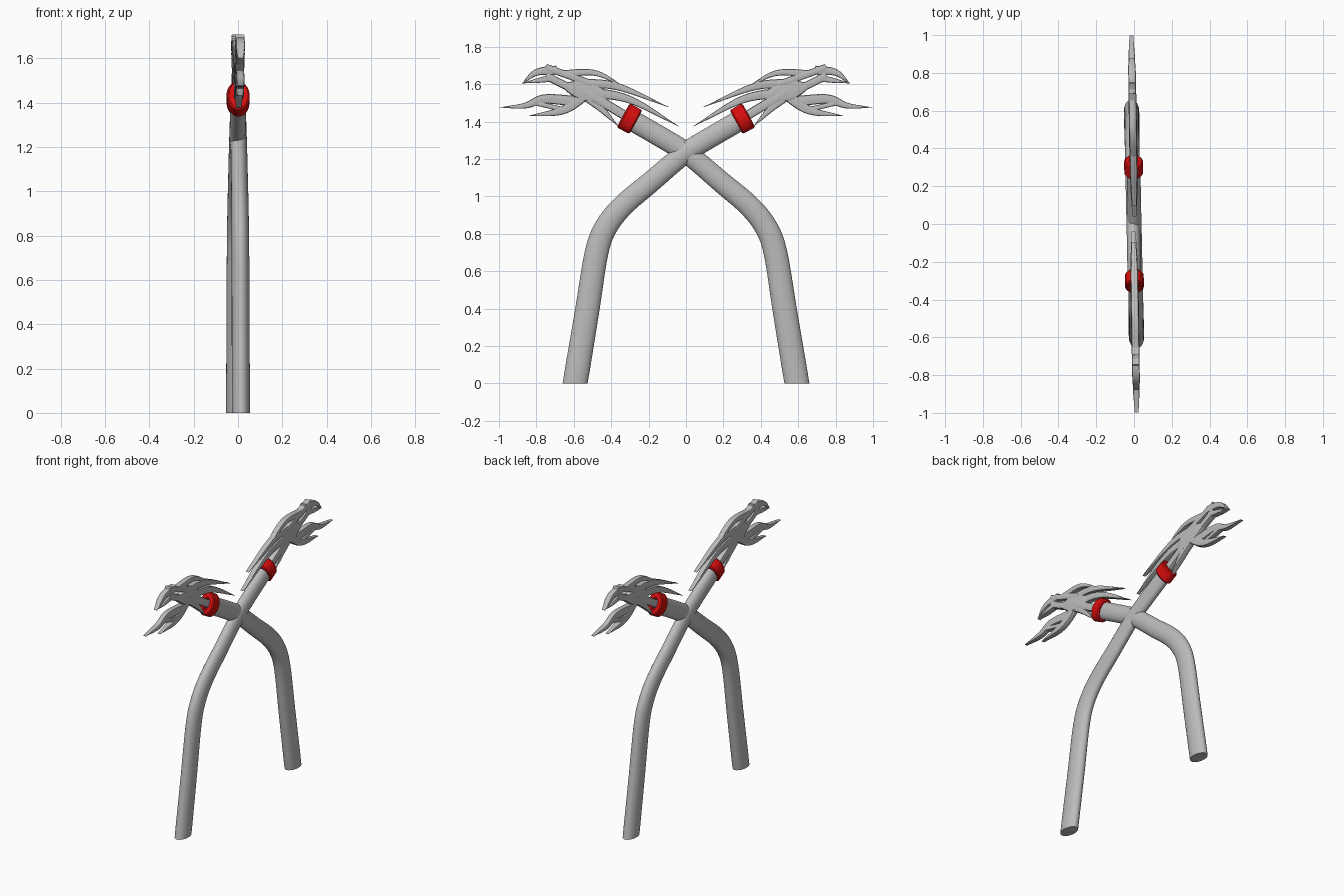
import bpy, bmesh, math
from mathutils import Vector

cube = bpy.data.objects.get("Cube")
if cube:
    bpy.data.objects.remove(cube, do_unlink=True)


def material(name, colour):
    m = bpy.data.materials.new(name)
    m.use_nodes = True
    m.diffuse_color = colour
    m.node_tree.nodes["Principled BSDF"].inputs["Base Color"].default_value = colour
    return m


GREY = material("satin grey metal", (0.5, 0.5, 0.5, 1))
RED = material("red collar paint", (0.68, 0.004, 0.004, 1))

TILT = 0.017    # slight yaw of each half
OFFSET = 0.003  # sideways gap between the crossing tubes


def section(count, power):
    """Unit superellipse: power 1 is a circle, smaller powers are boxier."""
    def bulge(v):
        return math.copysign(abs(v) ** power, v)
    angles = [math.tau * (i + 0.5) / count for i in range(count)]
    return [(bulge(math.cos(a)), bulge(math.sin(a))) for a in angles]


ROUND = section(32, 1)
PLATE = section(12, 0.4)


def smooth_path(points, steps):
    """Catmull-Rom curve through (y, z) points, as (t, point) pairs."""
    pts = [Vector(p) for p in points]
    ext = [2 * pts[0] - pts[1]] + pts + [2 * pts[-1] - pts[-2]]
    curve = []
    for a, b, c, d in zip(ext, ext[1:], ext[2:], ext[3:]):
        for s in range(steps):
            t = s / steps
            curve.append(0.5 * (2 * b + (c - a) * t + (2 * a - 5 * b + 4 * c - d) * t ** 2
                                + (3 * b - a - 3 * c + d) * t ** 3))
    curve.append(pts[-1])
    return [(i / (len(curve) - 1), p) for i, p in enumerate(curve)]


def sweep(bm, path, outline, axis=None, start=None, closed=False):
    """Skin an outline along (point, half width, half thickness) stations in the yz plane."""
    rings = []
    for i, (p, width, thick) in enumerate(path):
        ahead, behind = path[min(i + 1, len(path) - 1)][0], path[max(i - 1, 0)][0]
        d = axis or (ahead - behind).normalized()
        if start and i == 0:
            d = start
        rings.append([bm.verts.new((OFFSET + a * thick, p.x - d.y * b * width, p.y + d.x * b * width))
                      for a, b in outline])
    pairs = list(zip(rings, rings[1:]))
    if closed:
        pairs.append((rings[-1], rings[0]))
    else:
        bm.faces.new(rings[0])
        bm.faces.new(rings[-1])
    for r, s in pairs:
        for k in range(len(r)):
            bm.faces.new((r[k - 1], r[k], s[k], s[k - 1]))


def finish(bm, name, mat, turn):
    bmesh.ops.recalc_face_normals(bm, faces=bm.faces)
    mesh = bpy.data.meshes.new(name)
    bm.to_mesh(mesh)
    bm.free()
    mesh.materials.append(mat)
    ob = bpy.data.objects.new(name, mesh)
    bpy.context.collection.objects.link(ob)
    ob.rotation_euler.z = TILT + turn
    bpy.ops.object.select_all(action='DESELECT')
    ob.select_set(True)
    bpy.context.view_layer.objects.active = ob
    bpy.ops.object.shade_smooth_by_angle(angle=math.radians(35))


# Bent tube: straight leg, curved shoulder, straight arm
TUBE = [(-.593, 0), (-.53, .38), (-.478, .7), (-.425, .84), (-.334, .953),
        (-.19, 1.075), (-.05, 1.195), (.03, 1.255), (.3, 1.413)]


def tube(bm):
    path = [(p, .067 - .011 * min(1, 1.4 * t), .041 - .005 * t) for t, p in smooth_path(TUBE, 5)]
    sweep(bm, path, ROUND, start=Vector((0, 1)))


def collar(bm):
    """Chamfered ring around the tube end."""
    axis, centre = Vector((.88, .48)).normalized(), Vector((.302, 1.415))
    half, bore, rim, chamfer = .038, .04, .073, .007
    profile = [(half, bore), (half, rim - chamfer), (half - chamfer, rim)]
    profile += [(-along, radius) for along, radius in reversed(profile)]
    path = [(centre + axis * along, radius, radius - .023) for along, radius in profile]
    sweep(bm, path, ROUND, axis=axis, closed=True)


# How the width of a crest blade changes from root to tip
def pointed(t):
    return 1 - t ** 2


def lens(t):
    return math.sin(math.pi * t)


def strut(t):
    return 1


def crest(bm):
    """Flat bird-head crest of overlapping blades: width rule, half width, (y, z) path."""
    blades = [
        # stem, body and the two strands of the neck
        (strut, .025, [(.29, 1.41), (.54, 1.56)]),
        (lens, .055, [(.39, 1.53), (.53, 1.56), (.68, 1.6)]),
        (strut, .019, [(.5, 1.6), (.64, 1.65), (.75, 1.69)]),
        (strut, .021, [(.57, 1.555), (.75, 1.645)]),
        # brow and lower beak
        (pointed, .024, [(.69, 1.675), (.8, 1.662), (.878, 1.6)]),
        (pointed, .018, [(.7, 1.635), (.872, 1.605)]),
        # three swept feathers and the spur under them
        (pointed, .02, [(.66, 1.655), (.48, 1.658), (.31, 1.57)]),
        (pointed, .027, [(.6, 1.6), (.38, 1.59), (.095, 1.478)]),
        (pointed, .028, [(.56, 1.56), (.31, 1.52), (.04, 1.375)]),
        (pointed, .026, [(.54, 1.54), (.46, 1.475), (.362, 1.375)]),
        # jaw, tongue and the link between them
        (pointed, .03, [(.53, 1.55), (.66, 1.46), (.84, 1.43)]),
        (pointed, .028, [(.6, 1.51), (.76, 1.52), (.86, 1.485), (.997, 1.475)]),
        (strut, .013, [(.66, 1.465), (.81, 1.5)]),
    ]
    for i, (rule, width, points) in enumerate(blades):
        thick = .0215 - .0003 * i
        path = []
        for t, p in smooth_path(points, 8):
            share = max(rule(t), .04)
            path.append((p, width * share, thick * (.55 + .45 * min(1, 2 * share))))
        sweep(bm, path, PLATE)


for side, turn in (("front", 0), ("back", math.pi)):
    for part, build, mat in (("tube", tube, GREY), ("collar", collar, RED), ("crest", crest, GREY)):
        mesh_data = bmesh.new()
        build(mesh_data)
        finish(mesh_data, side + "_" + part, mat, turn)
